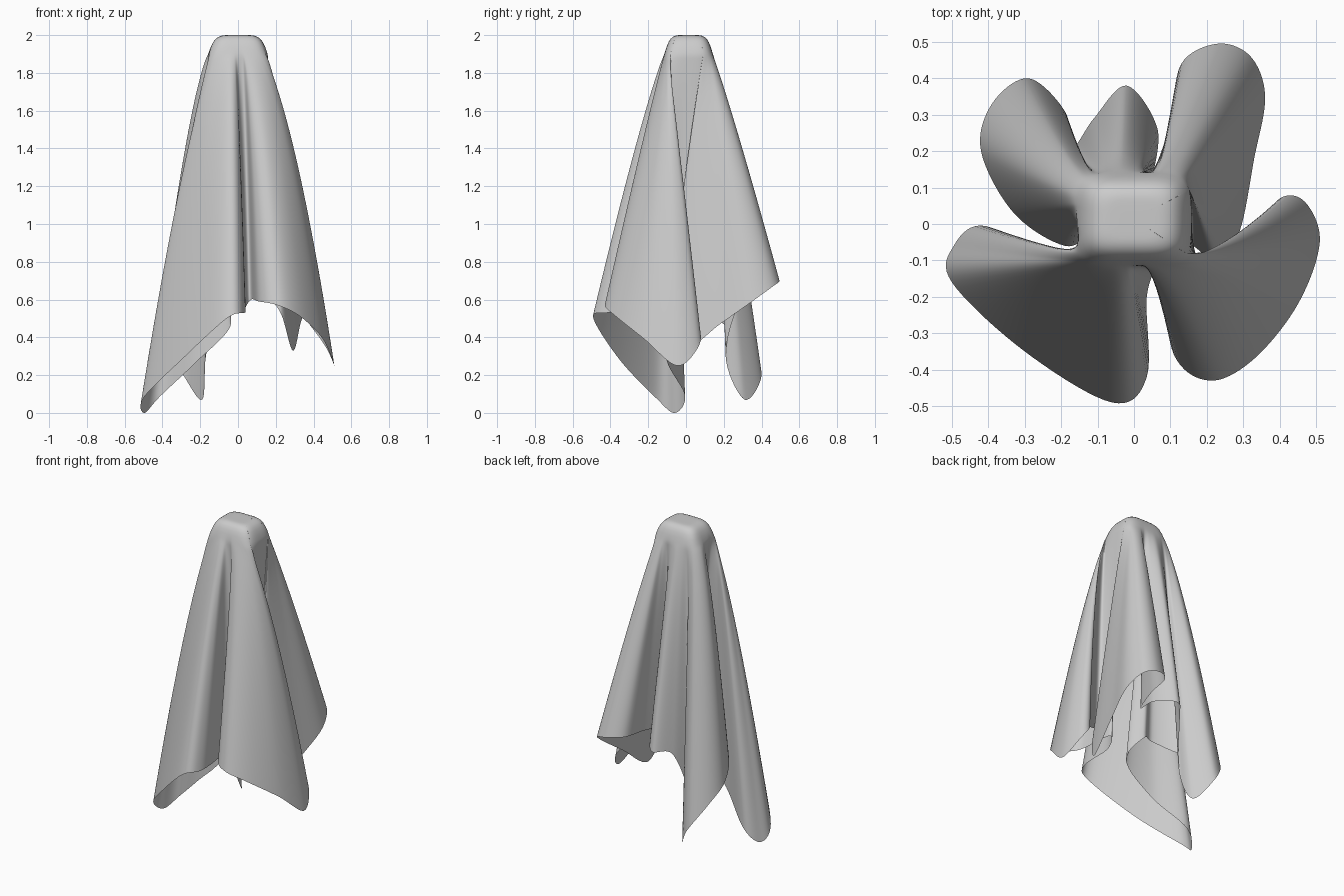
import bpy, bmesh
from math import cos, sin, radians
from mathutils import Vector

if "Cube" in bpy.data.objects:
    bpy.data.objects.remove(bpy.data.objects["Cube"])

# Hem of the cloth, one entry per hanging fold, counter-clockwise from the left:
# (start angle, end angle on the top block, flare in x, flare in y, hem points x, y, z)
FOLDS = [
    # front left fold
    (188, 268, .72, .87, [(-.10, -.03, .60), (-.04, -.12, .46), (-.22, -.10, .27),
                          (-.41, -.005, .09), (-.495, -.06, 0), (-.50, -.16, .08), (-.30, -.35, .28),
                          (-.06, -.49, .50), (.035, -.42, .53), (.035, -.2, .55)]),
    # front right fold
    (278, 332, .62, .95, [(.07, -.14, .60), (.11, -.36, .59), (.21, -.43, .57),
                          (.33, -.37, .51), (.45, -.22, .39), (.51, -.05, .25), (.47, .06, .34),
                          (.40, .07, .44), (.33, -.03, .52), (.19, -.12, .60)]),
    # back right fold
    (382, 426, .85, .92, [(.16, -.06, .62), (.23, -.10, .52), (.29, -.02, .33), (.33, .18, .47),
                          (.36, .35, .59), (.32, .46, .67), (.23, .495, .70), (.13, .44, .71),
                          (.10, .28, .70)]),
    # back middle fold
    (434, 480, .85, .85, [(.05, .12, .68), (.065, .26, .66), (-.02, .38, .63), (-.11, .29, .6)]),
    # back left fold
    (488, 532, .72, .85, [(-.17, .21, .30), (-.19, .31, .07), (-.29, .40, .20), (-.39, .33, .36),
                          (-.42, .20, .47), (-.33, .03, .55), (-.19, -.06, .62)]),
]
RX, RY, CY, ZT = .158, .128, .014, 1.90
STEPS, SIDE, CAP = 9, 48, 12


def block_point(angle, r=1.0):
    """Point on the rounded rectangle that the cloth hangs from."""
    c, s = cos(radians(angle)), sin(radians(angle))
    k = r / ((abs(c) / RX) ** 4 + (abs(s) / RY) ** 4) ** .25
    return Vector((c * k, s * k + CY, ZT + .1 * (1 - r ** 6)))


def spline(p0, p1, p2, p3, t):
    return .5 * (2 * p1 + (p2 - p0) * t + (2 * p0 - 5 * p1 + 4 * p2 - p3) * t * t
                 + (3 * p1 - p0 - 3 * p2 + p3) * t ** 3)


# smooth closed hem: x, y, z, angle on the block, flare x, flare y
ctrl = []
for a0, a1, fx, fy, pts in FOLDS:
    for i, p in enumerate(pts):
        ctrl.append(Vector((*p, a0 + (a1 - a0) * i / (len(pts) - 1), fx, fy)))
n = len(ctrl)


def control(i):
    v = ctrl[i % n].copy()
    v[3] += 360 * (i // n)
    return v


hem = [spline(control(i - 1), control(i), control(i + 1), control(i + 2), k / STEPS)
       for i in range(n) for k in range(STEPS)]

# rings from the crown outward, then down the folds to the hem
bm = bmesh.new()
rings = []
for j in range(1, CAP + 1):
    rings.append([bm.verts.new(block_point(h[3], j / CAP)) for h in hem])
for j in range(1, SIDE + 1):
    s = (j / SIDE) ** 1.3
    ring = []
    for h in hem:
        top = block_point(h[3])
        ring.append(bm.verts.new((top.x + (h[0] - top.x) * s ** h[4],
                                  top.y + (h[1] - top.y) * s ** h[5],
                                  ZT + (max(h[2], 0) - ZT) * s)))
    rings.append(ring)

m = len(hem)
crown = bm.verts.new((0, CY, 2))
for i in range(m):
    k = (i + 1) % m
    bm.faces.new((crown, rings[0][i], rings[0][k]))
    for a, b in zip(rings, rings[1:]):
        bm.faces.new((a[i], b[i], b[k], a[k]))

# soften the folds where they leave the block
soft = [v for r in rings[6:CAP + 10] for v in r]
for _ in range(3):
    bmesh.ops.smooth_vert(bm, verts=soft, factor=.5, use_axis_x=True, use_axis_y=True, use_axis_z=True)

mesh = bpy.data.meshes.new("draped_cloth")
bm.to_mesh(mesh)
bm.free()
mesh.polygons.foreach_set("use_smooth", [True] * len(mesh.polygons))
cloth = bpy.data.objects.new("draped_cloth", mesh)
bpy.context.collection.objects.link(cloth)
